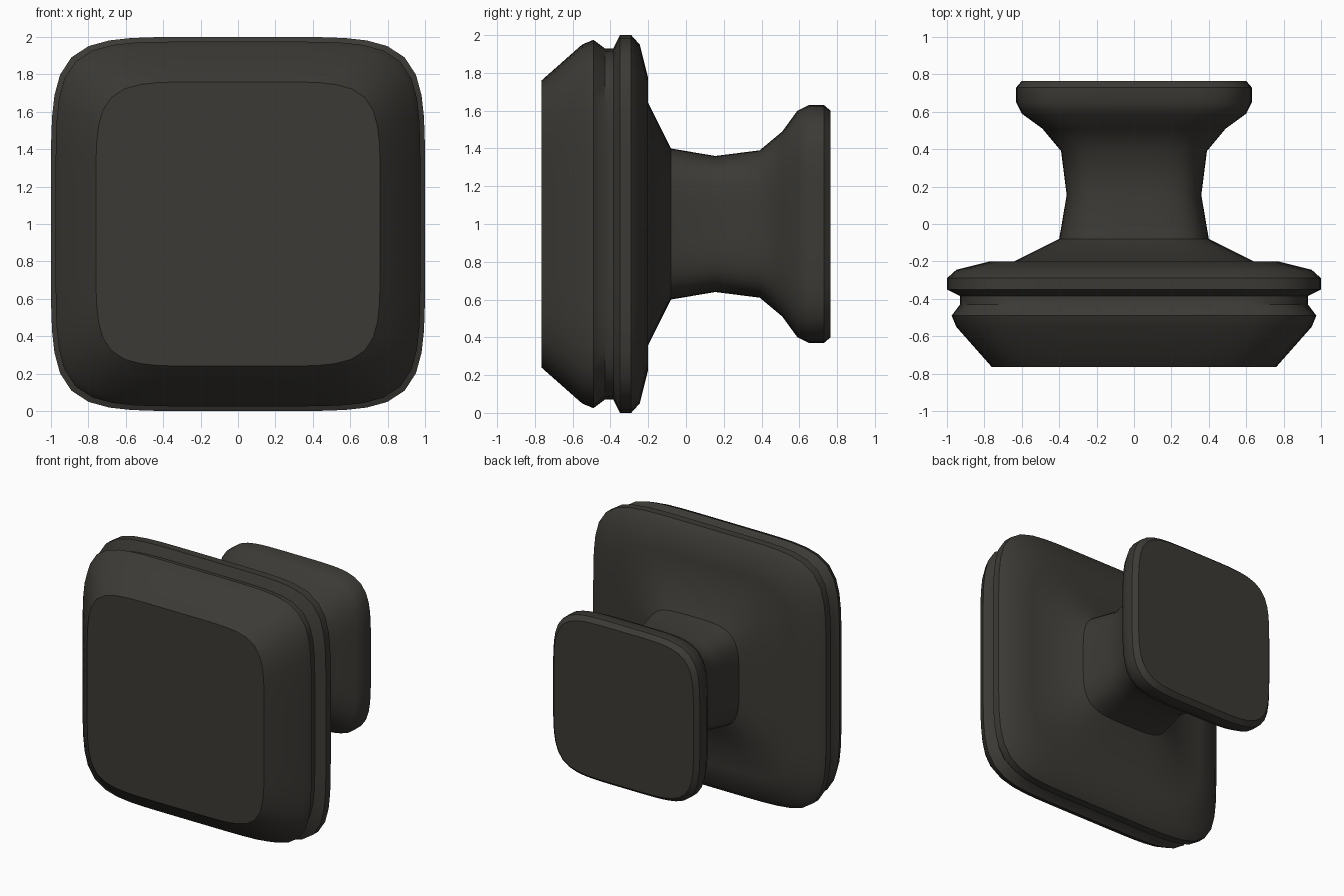
import bpy, bmesh, math

if "Cube" in bpy.data.objects:
    bpy.data.objects.remove(bpy.data.objects["Cube"])

SIDES = 72

mat = bpy.data.materials.new("dark_bronze")
mat.diffuse_color = (0.045, 0.042, 0.036, 1)
mat.use_nodes = True
mat.node_tree.nodes["Principled BSDF"].inputs["Base Color"].default_value = mat.diffuse_color


def section(bm, y, half, n):
    """Rounded-square ring of the given half width at depth y."""
    ring = []
    for i in range(SIDES):
        a = 2 * math.pi * i / SIDES
        c, s = math.cos(a), math.sin(a)
        r = half / (abs(c) ** n + abs(s) ** n) ** (1 / n)
        ring.append(bm.verts.new((r * c, y, 1 + r * s)))
    return ring


def loft(name, profile):
    bm = bmesh.new()
    rings = [section(bm, *p) for p in profile]
    for a, b in zip(rings, rings[1:]):
        for i in range(SIDES):
            j = (i + 1) % SIDES
            bm.faces.new((a[i], a[j], b[j], b[i]))
    bm.faces.new(rings[0])
    bm.faces.new(rings[-1])
    bmesh.ops.recalc_face_normals(bm, faces=bm.faces)
    mesh = bpy.data.meshes.new(name)
    bm.to_mesh(mesh)
    bm.free()
    mesh.materials.append(mat)
    obj = bpy.data.objects.new(name, mesh)
    bpy.context.collection.objects.link(obj)
    bpy.ops.object.select_all(action='DESELECT')
    obj.select_set(True)
    bpy.context.view_layer.objects.active = obj
    bpy.ops.object.shade_smooth_by_angle(angle=math.radians(40))
    return obj


# Whole knob as one profile: (depth, half width, corner squareness)
loft("square_knob", [
    # bevelled face plate
    (-0.765, 0.76, 6), (-0.55, 0.95, 6), (-0.49, 0.975, 6),
    # groove
    (-0.43, 0.93, 6), (-0.385, 0.93, 6),
    # rim
    (-0.35, 1.0, 6), (-0.29, 1.0, 6), (-0.245, 0.95, 6),
    # flat back of the plate
    (-0.20, 0.77, 5.5), (-0.20, 0.64, 5),
    # waisted neck
    (-0.08, 0.40, 4), (0.155, 0.36, 4), (0.39, 0.39, 4), (0.51, 0.49, 4.5),
    # rear foot
    (0.59, 0.60, 5), (0.65, 0.63, 5), (0.73, 0.63, 5), (0.765, 0.60, 5),
])
